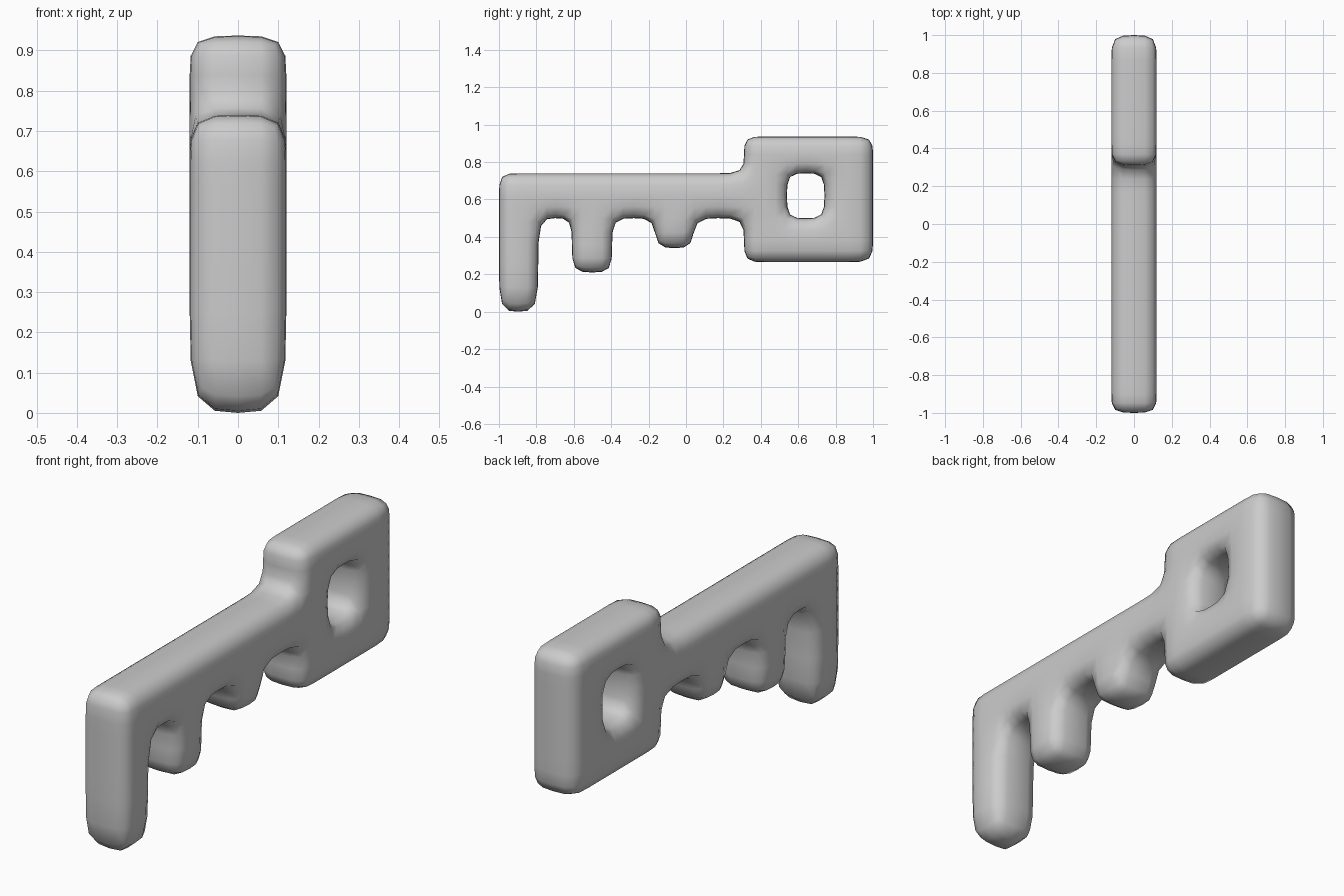
import bpy
import bmesh

cube = bpy.data.objects.get("Cube")
if cube:
    bpy.data.objects.remove(cube, do_unlink=True)

HALF = 0.12  # half thickness of the blade

# Column lines along the length of the key
YS = [-1, -0.9, -0.79, -0.7, -0.61, -0.5, -0.395, -0.28, -0.165, -0.06,
      0.04, 0.17, 0.31, 0.42, 0.54, 0.64, 0.74, 0.87, 1]
# Row lines from the top of the bow down to the underside of the shaft
ZS = [0.937, 0.84, 0.74, 0.62, 0.5]
# Hanging parts: first column, last column (exclusive), extra row lines
DROPS = [
    (0, 2, [0.25, 0.0]),      # long tooth
    (4, 6, [0.355, 0.21]),    # middle tooth
    (8, 10, [0.34]),          # short tooth
    (12, 18, [0.38, 0.265]),  # lower part of bow
]
BOW_START = 12
HOLE = range(14, 16)


def row_lines(col):
    """Row heights of the column, with any hanging part added."""
    for first, last, extra in DROPS:
        if first <= col < last:
            return ZS + extra
    return ZS


# Collect the solid cells of the side profile
cells = []
for col in range(len(YS) - 1):
    zs = row_lines(col)
    for row in range(len(zs) - 1):
        if row < 2 and col < BOW_START:
            continue
        if row in (2, 3) and col in HOLE:
            continue
        top, low = zs[row], zs[row + 1]
        y0, y1 = YS[col], YS[col + 1]
        cells.append([(y0, low), (y1, low), (y1, top), (y0, top)])

# Build the control cage: two sides and a rim split along the middle
bm = bmesh.new()
verts = {}


def vert(x, point):
    key = (x, *point)
    if key not in verts:
        verts[key] = bm.verts.new(key)
    return verts[key]


edges = {(c[i], c[(i + 1) % 4]) for c in cells for i in range(4)}
for cell in cells:
    for x in (-HALF, HALF):
        bm.faces.new([vert(x, p) for p in cell])
for a, b in edges:
    if (b, a) in edges:
        continue
    for x0, x1 in ((-HALF, 0), (0, HALF)):
        bm.faces.new([vert(x0, a), vert(x0, b), vert(x1, b), vert(x1, a)])
bmesh.ops.recalc_face_normals(bm, faces=bm.faces)
for face in bm.faces:
    face.smooth = True

mesh = bpy.data.meshes.new("key")
bm.to_mesh(mesh)
bm.free()
key = bpy.data.objects.new("key", mesh)
bpy.context.collection.objects.link(key)

# Soft rounded surface
soften = key.modifiers.new("soften", 'SUBSURF')
soften.levels = soften.render_levels = 1

# Plain grey
grey = bpy.data.materials.new("plain grey")
grey.use_nodes = True
colour = (0.6, 0.6, 0.6, 1)
grey.diffuse_color = colour
grey.node_tree.nodes["Principled BSDF"].inputs["Base Color"].default_value = colour
mesh.materials.append(grey)
